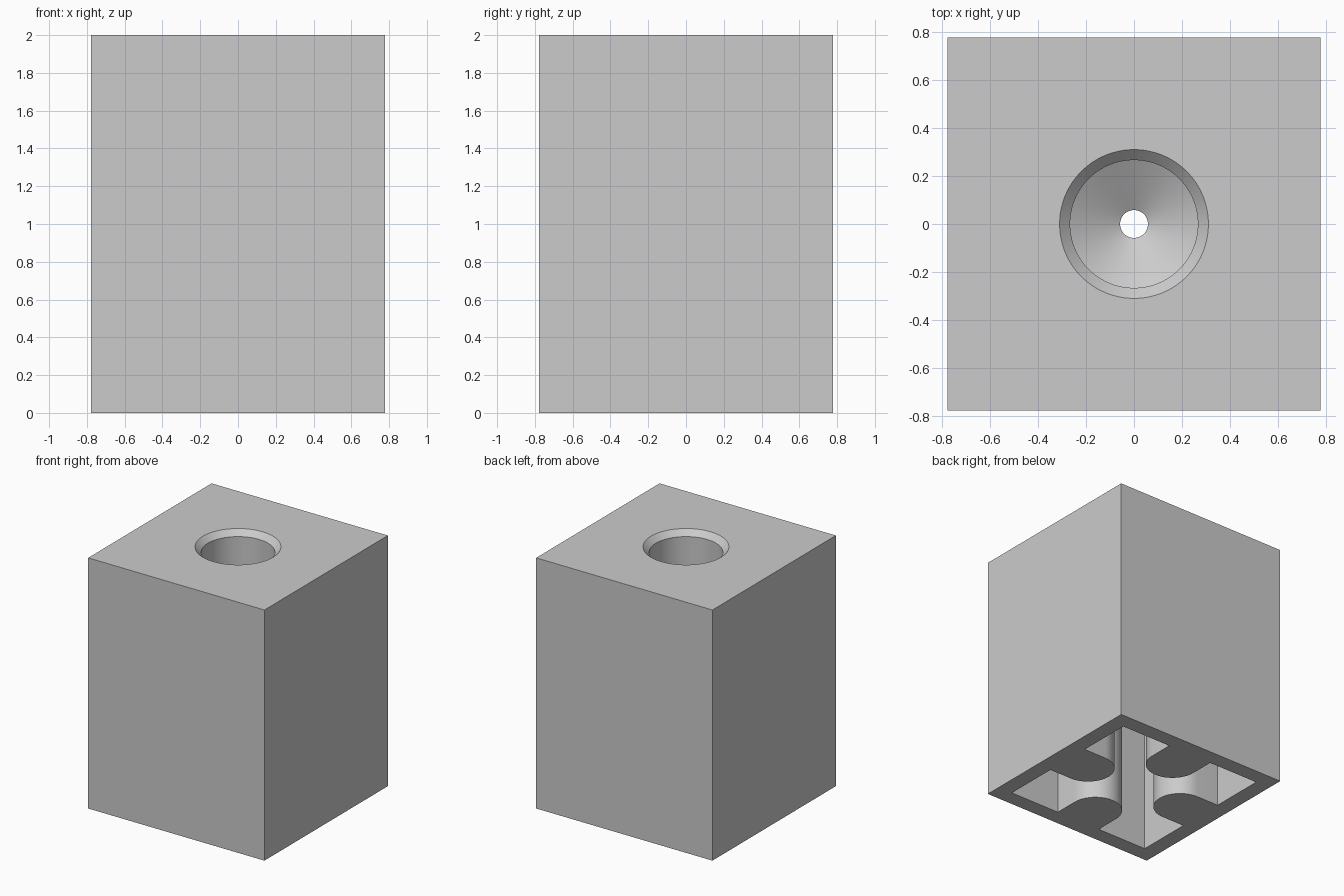
import bpy, bmesh, math

if "Cube" in bpy.data.objects:
    bpy.data.objects.remove(bpy.data.objects["Cube"])

HALF, HEIGHT = 0.778, 2.0           # outer block
INNER, CEILING = 0.65, 1.33         # hollow underside
LOBE_R, LOBE_C = 0.2, 0.45          # round-ended ribs on each inner wall
BORE, RIM, VENT = 0.267, 0.311, 0.058

grey = bpy.data.materials.new("grey")
grey.diffuse_color = (0.6, 0.6, 0.6, 1)
grey.use_nodes = True
grey.node_tree.nodes["Principled BSDF"].inputs["Base Color"].default_value = grey.diffuse_color


def make(name, bm):
    bmesh.ops.recalc_face_normals(bm, faces=bm.faces)
    mesh = bpy.data.meshes.new(name)
    bm.to_mesh(mesh)
    bm.free()
    mesh.materials.append(grey)
    ob = bpy.data.objects.new(name, mesh)
    bpy.context.collection.objects.link(ob)
    return ob


def prism(name, outline, z0, z1):
    bm = bmesh.new()
    face = bm.faces.new([bm.verts.new((x, y, z0)) for x, y in outline])
    top = bmesh.ops.extrude_face_region(bm, geom=[face])["geom"]
    bmesh.ops.translate(bm, vec=(0, 0, z1 - z0),
                        verts=[v for v in top if isinstance(v, bmesh.types.BMVert)])
    return make(name, bm)


def turned(name, profile, n=64):
    bm = bmesh.new()
    rings = [[bm.verts.new((r * math.cos(2 * math.pi * i / n),
                            r * math.sin(2 * math.pi * i / n), z)) for i in range(n)]
             for r, z in profile]
    for a, b in zip(rings, rings[1:]):
        for i in range(n):
            j = (i + 1) % n
            bm.faces.new((a[i], a[j], b[j], b[i]))
    bm.faces.new(rings[0])
    bm.faces.new(rings[-1])
    return make(name, bm)


# Outer block
block = prism("block", [(-HALF, -HALF), (HALF, -HALF), (HALF, HALF), (-HALF, HALF)], 0, HEIGHT)

# Underside hollow: a square with one round-ended rib reaching in from each wall
side = [(INNER, -INNER), (INNER, -LOBE_R)]
for i in range(25):
    t = -math.pi / 2 - math.pi * i / 24
    side.append((LOBE_C + LOBE_R * math.cos(t), LOBE_R * math.sin(t)))
side.append((INNER, LOBE_R))
outline = []
for q in range(4):
    c, s = ((1, 0), (0, 1), (-1, 0), (0, -1))[q]
    outline += [(x * c - y * s, x * s + y * c) for x, y in side]
hollow = prism("hollow_cutter", outline, -0.1, CEILING)

# Chamfered top bore with a conical floor and a small through hole
bore = turned("bore_cutter", [
    (VENT, CEILING - 0.1), (VENT, 1.435), (BORE, 1.556),
    (BORE, HEIGHT - 0.044), (RIM, HEIGHT), (RIM, HEIGHT + 0.1)])

bpy.context.view_layer.objects.active = block
block.select_set(True)
for cutter in (hollow, bore):
    cutter.hide_render = True
    mod = block.modifiers.new("cut", "BOOLEAN")
    mod.operation, mod.solver, mod.object = "DIFFERENCE", "EXACT", cutter
    bpy.ops.object.modifier_apply(modifier=mod.name)
    bpy.data.objects.remove(cutter)
bpy.ops.object.shade_smooth_by_angle(angle=math.radians(25))
